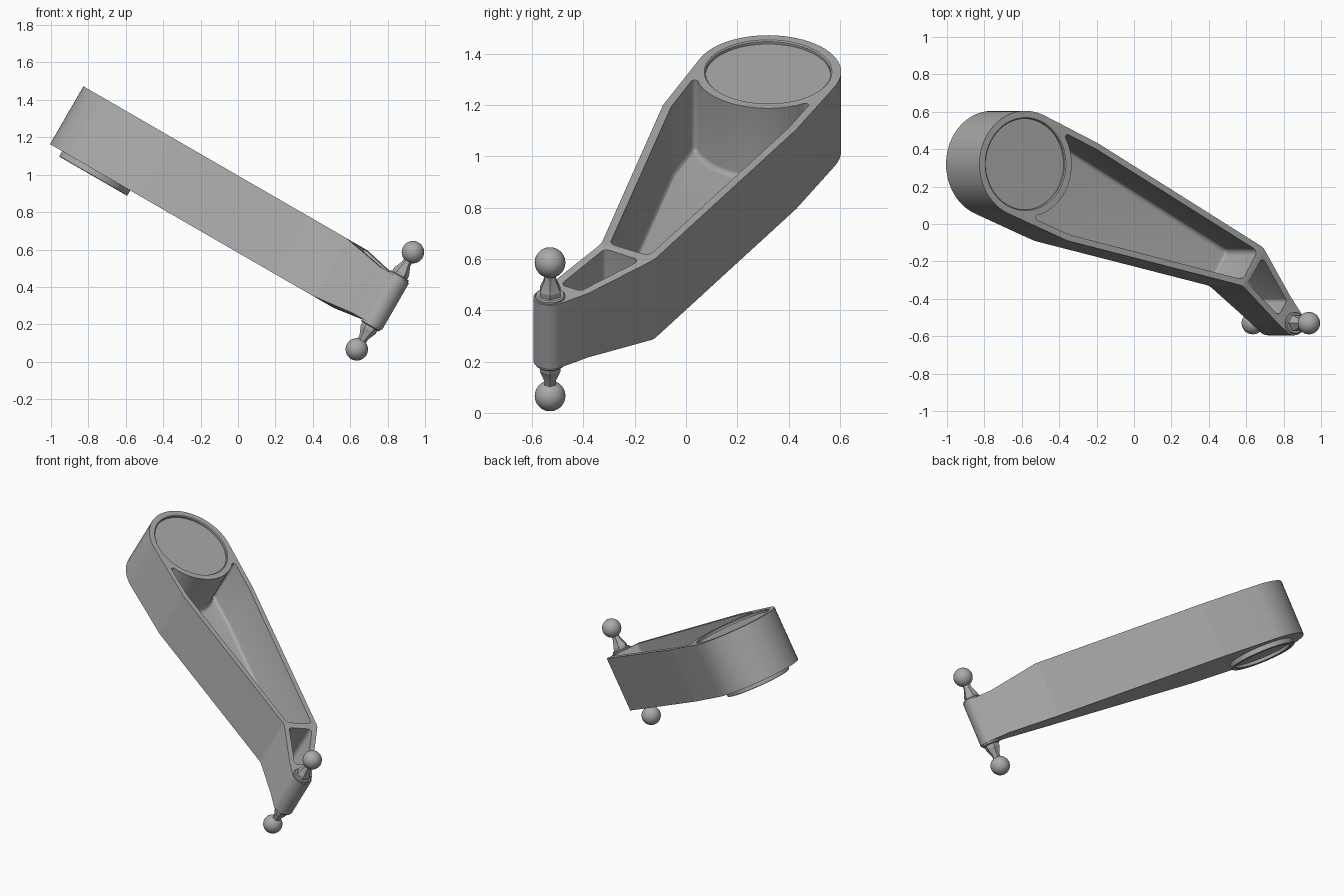
import bpy, bmesh, math
from mathutils import Vector

cube = bpy.data.objects.get("Cube")
if cube:
    bpy.data.objects.remove(cube, do_unlink=True)

TILT = math.radians(30)
TOP, BOTTOM, FLOOR = 0.862, 0.505, 0.542
BOSS = Vector((-1.167, 0.32))
TIP = Vector((0.517, -0.53))
SLOPE_DIR = Vector((0.844, -0.536))   # direction along the bent nose
SLOPE_START, SLOPE_END = 0.323, 0.617

grey = bpy.data.materials.new("satin grey")
grey.use_nodes = True
grey.diffuse_color = (0.4, 0.4, 0.4, 1)
grey.node_tree.nodes["Principled BSDF"].inputs["Base Color"].default_value = (0.4, 0.4, 0.4, 1)


def add_object(name, bm):
    bmesh.ops.recalc_face_normals(bm, faces=bm.faces)
    mesh = bpy.data.meshes.new(name)
    bm.to_mesh(mesh)
    bm.free()
    mesh.materials.append(grey)
    ob = bpy.data.objects.new(name, mesh)
    ob.rotation_euler.y = TILT
    bpy.context.collection.objects.link(ob)
    return ob


def activate(ob):
    bpy.ops.object.select_all(action='DESELECT')
    ob.select_set(True)
    bpy.context.view_layer.objects.active = ob


def smooth(ob, degrees=30):
    activate(ob)
    bpy.ops.object.shade_smooth_by_angle(angle=math.radians(degrees))


def arc(center, radius, start, end, steps):
    """Points on an arc, angles in degrees, each with no corner rounding."""
    out = []
    for i in range(steps + 1):
        a = math.radians(start + (end - start) * i / steps)
        out.append((center.x + radius * math.cos(a), center.y + radius * math.sin(a), 0))
    return out


def rounded(corners, steps=6):
    """Closed outline from (x, y, fillet radius) corners."""
    out = []
    for i, (x, y, r) in enumerate(corners):
        p = Vector((x, y))
        if r == 0:
            out.append(p)
            continue
        a = Vector(corners[i - 1][:2]) - p
        b = Vector(corners[(i + 1) % len(corners)][:2]) - p
        half = a.angle(b) / 2
        reach = min(r / math.tan(half), 0.9 * a.length, 0.9 * b.length)
        r = reach * math.tan(half)
        a.normalize()
        b.normalize()
        center = p + (a + b).normalized() * (r / math.sin(half))
        va, vb = p + a * reach - center, p + b * reach - center
        sweep = va.angle_signed(vb)
        for k in range(steps + 1):
            t = -sweep * k / steps
            out.append(center + Vector((va.x * math.cos(t) - va.y * math.sin(t),
                                        va.x * math.sin(t) + va.y * math.cos(t))))
    return out


def prism(outline, low, high):
    bm = bmesh.new()
    base = bm.faces.new([bm.verts.new((p.x, p.y, low)) for p in outline])
    top = bmesh.ops.extrude_face_region(bm, geom=[base])["geom"]
    for v in top:
        if isinstance(v, bmesh.types.BMVert):
            v.co.z = high
    bmesh.ops.recalc_face_normals(bm, faces=bm.faces)
    return bm


def lathe(name, center, profile, sides=48):
    """Revolve (radius, height) points about the vertical through center."""
    bm = bmesh.new()
    verts = [bm.verts.new((r, 0, z)) for r, z in profile]
    edges = [bm.edges.new(pair) for pair in zip(verts, verts[1:])]
    bmesh.ops.spin(bm, geom=verts + edges, axis=(0, 0, 1), cent=(0, 0, 0),
                   angle=math.tau, steps=sides)
    bmesh.ops.remove_doubles(bm, verts=bm.verts, dist=0.0001)
    bmesh.ops.translate(bm, verts=bm.verts, vec=(center.x, center.y, 0))
    return add_object(name, bm)


def cut(target, cutter):
    mod = target.modifiers.new("cut", 'BOOLEAN')
    mod.operation, mod.solver, mod.object = 'DIFFERENCE', 'EXACT', cutter
    activate(target)
    bpy.ops.object.modifier_apply(modifier=mod.name)
    bpy.data.objects.remove(cutter, do_unlink=True)


# Arm body: big round end, long taper, bent nose
outline = rounded(
    arc(BOSS, 0.285, 65.7, 248.3, 32)
    + [(-0.907, -0.09, 0.15), (0.173, -0.33, 0.08)]
    + arc(TIP, 0.065, 230.4, 396.3, 16)
    + [(0.30, -0.125, 0.08), (-0.717, 0.43, 0.15)])
bm = prism(outline, BOTTOM, TOP)
for t in (SLOPE_START, SLOPE_END):
    bmesh.ops.bisect_plane(bm, geom=bm.verts[:] + bm.edges[:] + bm.faces[:],
                           plane_co=(*(SLOPE_DIR * t), 0), plane_no=(*SLOPE_DIR, 0))
for v in bm.verts:
    t = (v.co.xy.dot(SLOPE_DIR) - SLOPE_START) / (SLOPE_END - SLOPE_START)
    t = max(0, min(1, t))
    v.co.z += -0.042 * t if v.co.z > 0.7 else 0.027 * t
arm = add_object("arm_body", bm)

# Two open pockets with filleted floors
long_pocket = rounded(
    [(-1.136, 0.037, 0.014), (-0.897, -0.057, 0.1), (0.174, -0.297, 0.035),
     (0.267, -0.144, 0.03), (-0.73, 0.40, 0.1), (-0.942, 0.495, 0.014)]
    + arc(BOSS, 0.285, 24, -70, 16))
nose_pocket = rounded([(0.208, -0.317, 0.02), (0.42, -0.49, 0.02),
                       (0.469, -0.41, 0.02), (0.297, -0.177, 0.02)])
for shape, fillet in ((long_pocket, 0.02), (nose_pocket, 0.01)):
    bm = prism(shape, FLOOR, 1.0)
    rim = [e for e in bm.edges if all(v.co.z < FLOOR + 0.001 for v in e.verts)]
    bmesh.ops.bevel(bm, geom=rim, offset=fillet, segments=3, profile=0.5, affect='EDGES')
    cut(arm, add_object("pocket_cutter", bm))

# Shallow round recess on the big end
cut(arm, lathe("recess_cutter", BOSS,
               [(0, TOP - 0.016), (0.244, TOP - 0.016), (0.244, TOP - 0.005),
                (0.252, TOP + 0.003), (0.252, 1.0), (0, 1.0)], 64))
smooth(arm)

# Round flange under the big end
flange = lathe("lower_flange", BOSS,
               [(0.21, BOTTOM + 0.005), (0.21, 0.475), (0.207, 0.472), (0.185, 0.472),
                (0.18, 0.477), (0.18, 0.495), (0, 0.495)], 64)
smooth(flange)

# Ball studs above and below the nose
MID = 0.675
for side, label in ((1, "upper"), (-1, "lower")):
    def level(h):
        return MID + side * h
    collar = lathe(label + "_stud_collar", TIP,
                   [(0, level(0.13)), (0.058, level(0.13)), (0.058, level(0.153)),
                    (0.053, level(0.158)), (0, level(0.158))], 32)
    smooth(collar)
    neck = lathe(label + "_stud_neck", TIP,
                 [(0, level(0.15)), (0.046, level(0.15)), (0.046, level(0.178)),
                  (0.026, level(0.225)), (0.024, level(0.26)), (0, level(0.26))], 6)
    smooth(neck, 20)
    bm = bmesh.new()
    bmesh.ops.create_uvsphere(bm, u_segments=32, v_segments=16, radius=0.06)
    bmesh.ops.translate(bm, verts=bm.verts, vec=(TIP.x, TIP.y, level(0.3)))
    smooth(add_object(label + "_stud_ball", bm))
